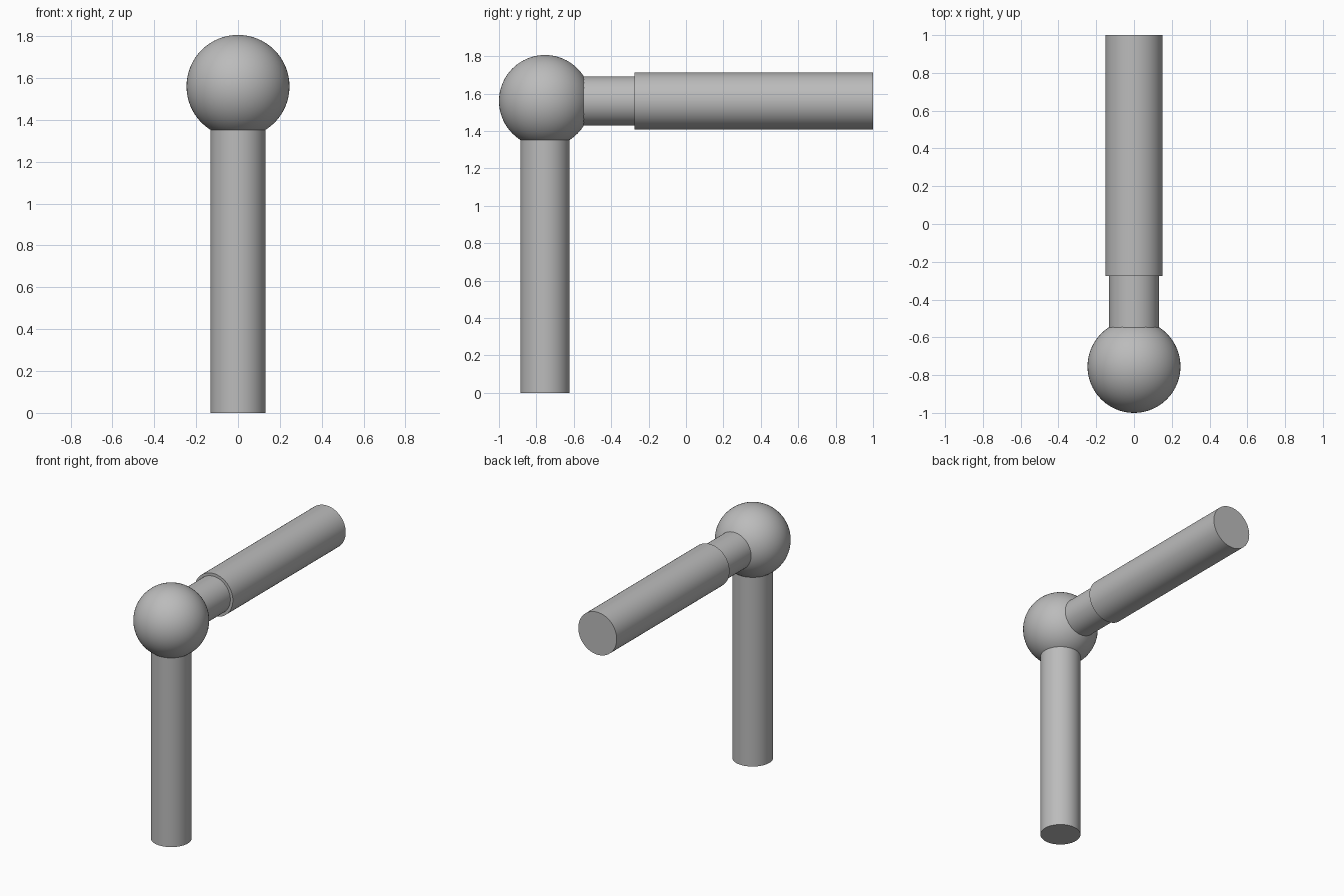
import bpy
import math

cube = bpy.data.objects.get("Cube")
if cube:
    bpy.data.objects.remove(cube, do_unlink=True)

GREY = (0.5, 0.5, 0.5, 1.0)
grey = bpy.data.materials.new("plain grey")
grey.use_nodes = True
grey.diffuse_color = GREY
grey.node_tree.nodes["Principled BSDF"].inputs["Base Color"].default_value = GREY

# Shared layout of the joint
JOINT_Y, JOINT_Z, JOINT_R = -0.754, 1.56, 0.246
ROD_R, SLEEVE_R = 0.132, 0.152
SLEEVE_START, SLEEVE_END = -0.275, 1.0


def finish(name):
    obj = bpy.context.object
    obj.name = name
    obj.data.materials.append(grey)
    bpy.ops.object.shade_smooth_by_angle(angle=math.radians(35))
    return obj


def rod(name, radius, length, centre, tilt=0.0):
    bpy.ops.mesh.primitive_cylinder_add(vertices=64, radius=radius, depth=length,
                                        location=centre, rotation=(tilt, 0, 0))
    return finish(name)


# Ball joint at the corner
bpy.ops.mesh.primitive_uv_sphere_add(segments=64, ring_count=32, radius=JOINT_R,
                                     location=(0, JOINT_Y, JOINT_Z))
finish("ball_joint")

# Upright rod, ending inside the ball
rod("upright_rod", ROD_R, JOINT_Z, (0, JOINT_Y, JOINT_Z / 2))

# Short neck from the ball into the sleeve
neck_end = SLEEVE_START + 0.02
rod("neck", ROD_R, neck_end - JOINT_Y, (0, (neck_end + JOINT_Y) / 2, JOINT_Z), math.pi / 2)

# Thicker horizontal sleeve
rod("sleeve", SLEEVE_R, SLEEVE_END - SLEEVE_START,
    (0, (SLEEVE_START + SLEEVE_END) / 2, JOINT_Z), math.pi / 2)
